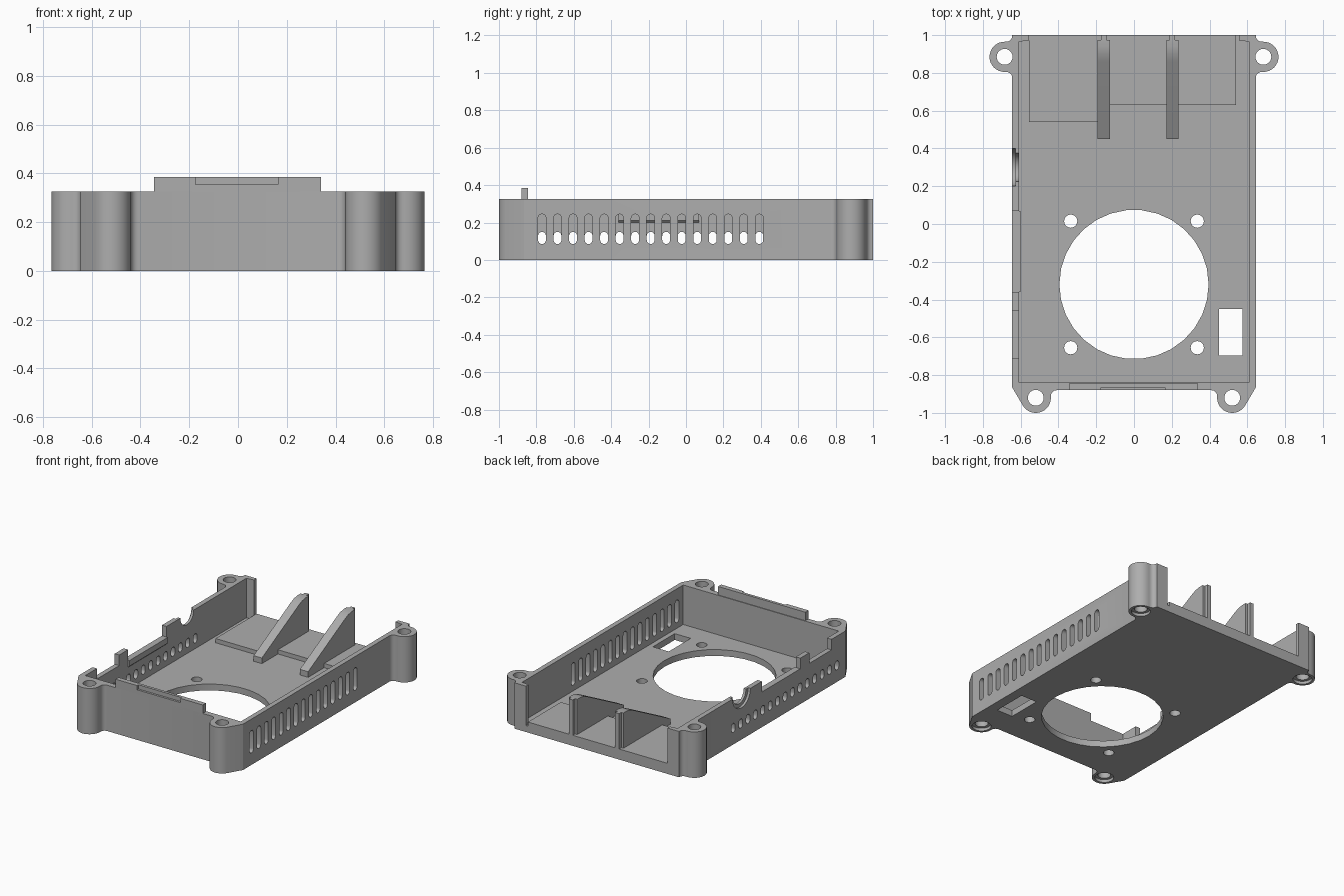
import bpy, bmesh
from math import cos, sin, radians, pi
from mathutils import Vector

cube = bpy.data.objects.get("Cube")
if cube:
    bpy.data.objects.remove(cube)

grey = bpy.data.materials.new("plain grey")
grey.use_nodes = True
GREY = (0.42, 0.42, 0.42, 1)
grey.diffuse_color = GREY
grey.node_tree.nodes["Principled BSDF"].inputs["Base Color"].default_value = GREY


def prism(bm, points, depth):
    """Extrude a closed 3D outline along a vector."""
    face = bm.faces.new([bm.verts.new(p) for p in points])
    new = bmesh.ops.extrude_face_region(bm, geom=[face])["geom"]
    verts = [v for v in new if isinstance(v, bmesh.types.BMVert)]
    bmesh.ops.translate(bm, verts=verts, vec=Vector(depth))


def flat(bm, pts, z0, z1):
    prism(bm, [(x, y, z0) for x, y in pts], (0, 0, z1 - z0))


def side(bm, pts, x0, x1):
    prism(bm, [(x0, y, z) for y, z in pts], (x1 - x0, 0, 0))


def box(bm, x0, x1, y0, y1, z0, z1):
    flat(bm, [(x0, y0), (x1, y0), (x1, y1), (x0, y1)], z0, z1)


def arc(cx, cy, r, a0, a1, n):
    angles = [radians(a0 + (a1 - a0) * i / n) for i in range(n + 1)]
    return [(cx + r * cos(a), cy + r * sin(a)) for a in angles]


def circle(cx, cy, r, n=24):
    return arc(cx, cy, r, 0, 360, n)[:-1]


def finish(name, bm):
    bmesh.ops.recalc_face_normals(bm, faces=bm.faces[:])
    mesh = bpy.data.meshes.new(name)
    bm.to_mesh(mesh)
    bm.free()
    mesh.materials.append(grey)
    ob = bpy.data.objects.new(name, mesh)
    bpy.context.collection.objects.link(ob)
    return ob


def activate(ob):
    bpy.ops.object.select_all(action="DESELECT")
    ob.select_set(True)
    bpy.context.view_layer.objects.active = ob


def cut(ob, bm):
    cutter = finish("cutter", bm)
    cutter.hide_render = True
    mod = ob.modifiers.new("cut", "BOOLEAN")
    mod.operation, mod.solver, mod.object = "DIFFERENCE", "EXACT", cutter
    activate(ob)
    bpy.ops.object.modifier_apply(modifier=mod.name)
    bpy.data.objects.remove(cutter)


WALL_X, INNER_X, FRONT, TOP, FLOOR = 0.645, 0.61, -0.88, 0.325, 0.045
front_post, back_post = (0.52, -0.92), (0.685, 0.885)

# Tray outline with its four screw lugs
half = arc(0.41, -0.91, 0.03, 90, 0, 4)
half += arc(*front_post, 0.08, 185, 325, 14)
half += [(WALL_X, -0.865)]
half += arc(0.675, 0.775, 0.03, 180, 90, 4)
half += arc(*back_post, 0.08, -90, 90, 16)
half += arc(0.675, 0.995, 0.03, 270, 180, 4)
half += [(WALL_X, 1.0)]
outline = half + [(-x, y) for x, y in reversed(half)]
bm = bmesh.new()
flat(bm, outline, 0, TOP)
tray = finish("tray", bm)

# Interior, open at the back between two short returns
bm = bmesh.new()
inner = [(INNER_X, -0.84), (INNER_X, 0.965), (0.555, 0.972), (0.555, 1.1)]
flat(bm, inner + [(-x, y) for x, y in reversed(inner)], FLOOR, 0.5)
cut(tray, bm)

# Fan opening, screw holes and window in the floor, and side wall slots
bm = bmesh.new()
flat(bm, circle(0, -0.32, 0.395, 30), -0.1, 0.2)
box(bm, 0.45, 0.575, -0.695, -0.45, -0.1, 0.2)
for s in (-1, 1):
    for y in (0.015, -0.655):
        flat(bm, circle(s * 0.335, y, 0.035, 20), -0.1, 0.2)
    for x, y in (front_post, back_post):
        flat(bm, circle(s * x, y, 0.042), -0.1, 0.5)
for s, slot_top in ((1, 0.245), (-1, 0.15)):
    for i in range(15):
        y, r = -0.77 + i * 0.083, 0.021
        stadium = arc(y, slot_top - r, r, 0, 180, 8) + arc(y, 0.085 + r, r, 180, 360, 8)
        side(bm, stadium, s * 0.58, s * 0.68)
cut(tray, bm)

# Countersinks under the lugs
bm = bmesh.new()
for s in (-1, 1):
    for x, y in (front_post, back_post):
        flat(bm, circle(s * x, y, 0.062), -0.1, 0.02)
cut(tray, bm)

# Connector cutouts in the top of the right wall
bm = bmesh.new()
for y0, y1 in ((-0.36, 0.07), (-0.71, -0.46)):
    box(bm, -0.7, -0.58, y0, y1, 0.25, 0.5)
side(bm, circle(0.3, TOP, 0.075, 32), -0.7, -0.58)
cut(tray, bm)
bm = bmesh.new()
side(bm, circle(0.3, TOP, 0.1, 32), -0.7, -0.628)
cut(tray, bm)

# Small undercut ledge inside the right wall
bm = bmesh.new()
ledge = [(-0.615, 0.195), (-0.6, 0.21), (-0.6, 0.25), (-0.615, 0.25)]
prism(bm, [(x, -0.36, z) for x, z in ledge], (0, 0.43, 0))
finish("right_wall_ledge", bm)

# Raised tab on the front wall with a shallow catch
bm = bmesh.new()
box(bm, -0.345, 0.34, FRONT, -0.845, 0.3, 0.385)
tab = finish("front_tab", bm)
bm = bmesh.new()
box(bm, -0.175, 0.165, -0.95, -0.865, 0.355, 0.45)
cut(tab, bm)

# Raised floor pads at the back
for name, x0, x1, y0 in (("right_pad", -0.555, -0.16, 0.54), ("left_pad", -0.16, 0.54, 0.63)):
    bm = bmesh.new()
    box(bm, x0, x1, y0, 1.0, 0.03, 0.075)
    finish(name, bm)

# Sloped divider ribs, each with a thin rear tongue
rib = [(0.45, 0.03), (0.45, 0.085), (0.86, 0.3), (0.9, 0.318), (0.94, TOP), (0.975, TOP), (0.975, 0.03)]
for name, x in (("right_rib", -0.16), ("left_rib", 0.203)):
    bm = bmesh.new()
    side(bm, rib, x - 0.032, x + 0.032)
    box(bm, x - 0.015, x + 0.015, 0.97, 1.0, 0.03, TOP)
    finish(name, bm)

# Smooth the curved walls, keep the corners crisp
for ob in list(bpy.context.collection.objects):
    if ob.type == "MESH" and ob.data.materials and ob.data.materials[0] == grey:
        activate(ob)
        bpy.ops.object.shade_smooth_by_angle(angle=radians(30))
